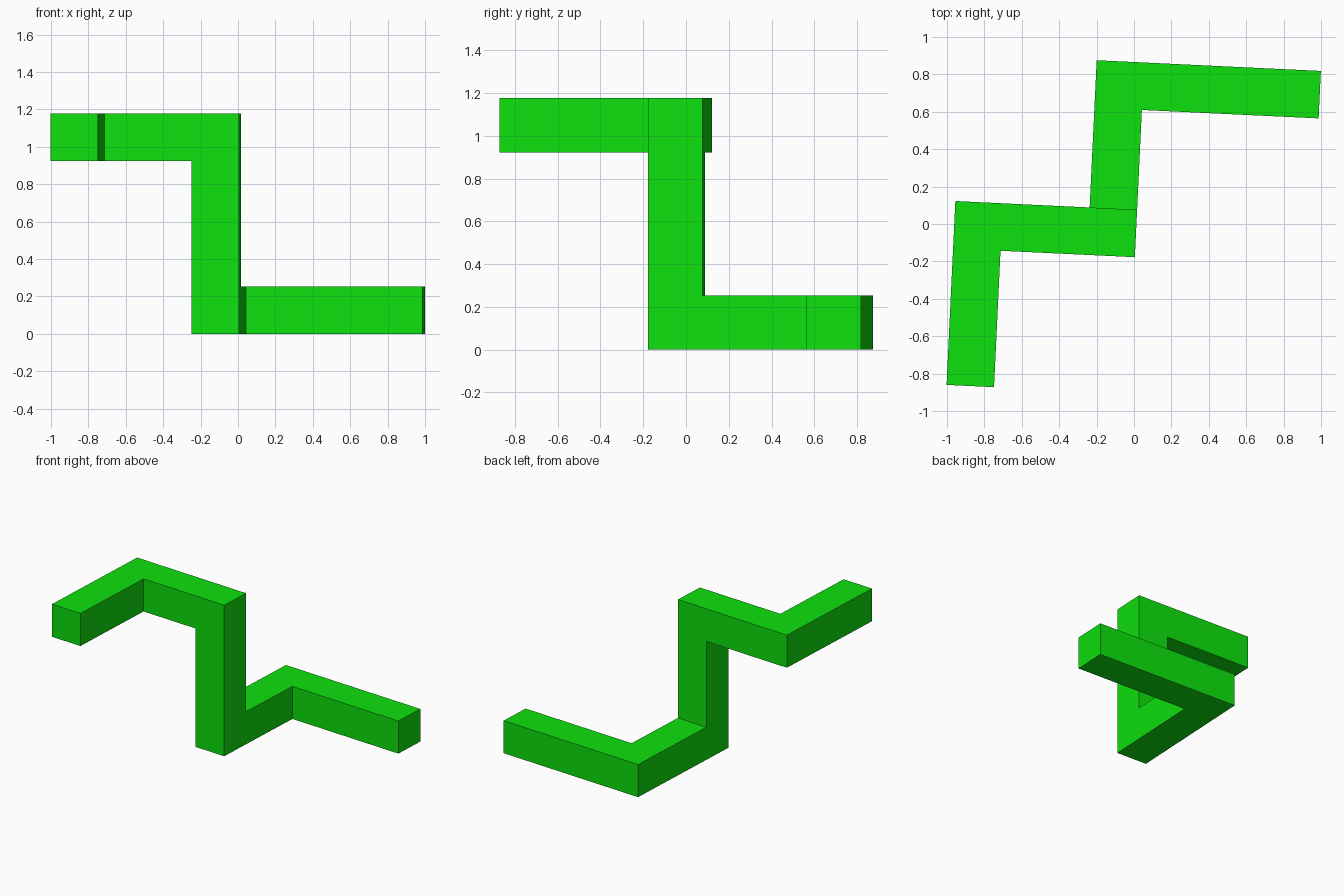
import bpy, bmesh, math
from mathutils import Vector, Matrix

if "Cube" in bpy.data.objects:
    bpy.data.objects.remove(bpy.data.objects["Cube"])

T = 0.254          # bar thickness
H = T / 2

# Centre line of the square bar: every bend is a right angle
path = [Vector(p) for p in [
    (0.959, 0.738, H), (-0.114, 0.738, H), (-0.114, -0.05, H),
    (-0.114, -0.05, 1.05), (-0.833, -0.05, 1.05), (-0.833, -0.907, 1.05)]]
dirs = [(b - a).normalized() for a, b in zip(path, path[1:])]

bm = bmesh.new()

# Square start section, slid along each leg to the mitre plane at its end
ring = [path[0] + Vector((0, y * H, z * H))
        for y, z in ((-1, -1), (1, -1), (1, 1), (-1, 1))]
prev = [bm.verts.new(p) for p in ring]
bm.faces.new(prev)
for i, d in enumerate(dirs):
    normal = d + dirs[i + 1] if i + 1 < len(dirs) else d
    ring = [p + d * ((path[i + 1] - p).dot(normal) / d.dot(normal)) for p in ring]
    cur = [bm.verts.new(p) for p in ring]
    for k in range(4):
        j = (k + 1) % 4
        bm.faces.new((prev[k], prev[j], cur[j], cur[k]))
    prev = cur
bm.faces.new(prev)
bmesh.ops.recalc_face_normals(bm, faces=bm.faces)

# Slight turn about the vertical axis
bm.transform(Matrix.Rotation(math.radians(-2.73), 4, 'Z'))

mesh = bpy.data.meshes.new("bent_square_bar")
bm.to_mesh(mesh)
bm.free()
bar = bpy.data.objects.new("bent_square_bar", mesh)
bpy.context.collection.objects.link(bar)

green = bpy.data.materials.new("green")
green.diffuse_color = (0.004, 0.75, 0.004, 1)
green.use_nodes = True
green.node_tree.nodes["Principled BSDF"].inputs["Base Color"].default_value = green.diffuse_color
mesh.materials.append(green)
